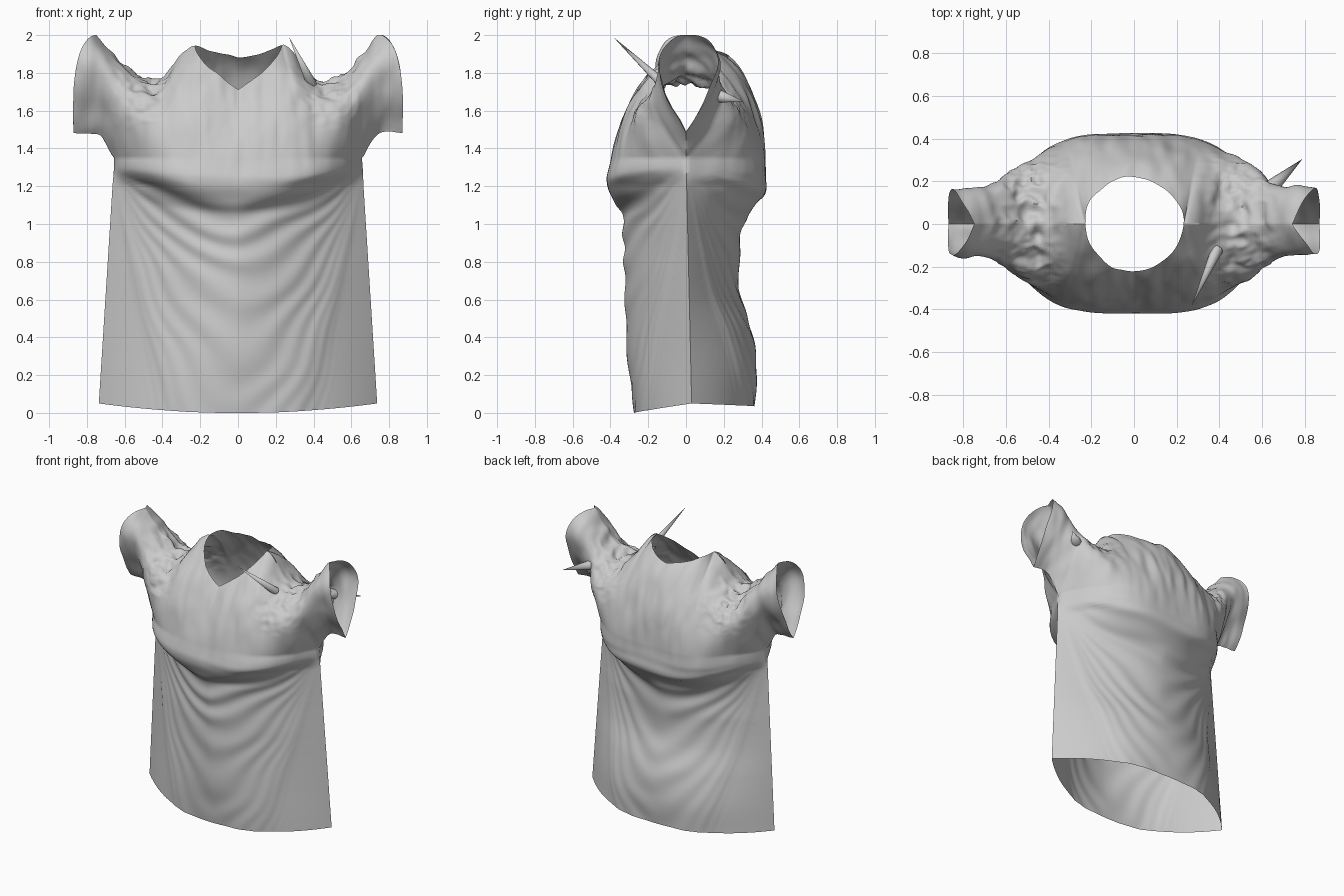
import bpy, bmesh, math
from mathutils import Vector, noise

cube = bpy.data.objects.get("Cube")
if cube:
    bpy.data.objects.remove(cube, do_unlink=True)

# Neck radius, column where the neckline ends, side seam and chest line
NECK, COLLAR, SEAM, CHEST = 0.23, 0.34, 0.655, 1.35


def flat_material(name, rgb):
    mat = bpy.data.materials.new(name)
    mat.use_nodes = True
    mat.diffuse_color = (*rgb, 1)
    bsdf = mat.node_tree.nodes["Principled BSDF"]
    bsdf.inputs["Base Color"].default_value = (*rgb, 1)
    bsdf.inputs["Roughness"].default_value = 0.8
    return mat


def smooth_keys(keys, x):
    """Smoothly interpolate a list of (position, value, ...) rows."""
    last = len(keys) - 1
    i = max((k for k in range(last) if keys[k][0] <= x), default=0)
    span = keys[i + 1][0] - keys[i][0]
    t = min(1, max(0, (x - keys[i][0]) / span))

    def slope(k, n):
        a, b = keys[max(k - 1, 0)], keys[min(k + 1, last)]
        return (b[n] - a[n]) / (b[0] - a[0]) * span

    return [p + (q - p) * t * t * (3 - 2 * t)
            + slope(i, n) * t * (1 - t) ** 2 - slope(i + 1, n) * t * t * (1 - t)
            for n, (p, q) in enumerate(zip(keys[i], keys[i + 1]))]


# Panels by height: depth and fullness of the lens-shaped section
FRONT_PANEL = [(0, .27, 2.3), (.3, .31, 1.8), (.7, .325, 1.6), (1.05, .34, 1.6),
               (1.12, .375, 2.2), (1.2, .42, 3.7), (CHEST, .395, 3.6)]
BACK_PANEL = [(0, .36, 2.4), (.2, .375, 2.2), (.4, .35, 2), (.6, .29, 1.9), (.8, .28, 1.8),
              (1.03, .32, 1.8), (1.15, .415, 3.4), (CHEST, .42, 3.7)]

# Arcs from chest or underarm to shoulder line: start x z, control x y z, end x z
ARCS = [
    (COLLAR, CHEST, .30, .38, 1.72, NECK, 1.945),
    (.41, CHEST, .37, .40, 1.69, .32, 1.87),
    (.49, CHEST, .46, .42, 1.67, .42, 1.765),
    (.57, CHEST, .56, .42, 1.70, .53, 1.775),
    (SEAM, CHEST, .65, .39, 1.78, .61, 1.86),
    (.73, 1.47, .74, .36, 1.90, .67, 1.915),
    (.87, 1.485, .89, .33, 1.98, .75, 2.0),
]
FRONT_ARCS = [(0, CHEST, 0, .40, 1.55, 0, 1.71)] + ARCS
BACK_ARCS = [(0, CHEST, 0, .41, 1.72, 0, 1.88)] + ARCS


def body_point(x, z, side):
    """Point on a lens-shaped cross-section of the body."""
    s = min(abs(x) / SEAM, 1)
    rise = 1 - z / CHEST
    # the chest overhang climbs towards the underarms
    lift = 0.16 * s * s * max(0, 1 - abs(z - 1.2) / 0.3)
    _, depth, power = smooth_keys(FRONT_PANEL if side < 0 else BACK_PANEL, z - lift)
    lens = 1 - s ** power
    seam_y = 0.03 * rise
    y = seam_y + (side * depth - seam_y) * lens
    hem = 0.05 * s * s if side < 0 else 0.05 - 0.015 * (1 - s * s)
    return Vector((x * (1 + 0.125 * rise), y, z + hem * rise))


def arc_point(x, t, side):
    """Point on the arc that runs over the chest, shoulder or sleeve."""
    a = abs(x)
    _, bz, cx, cy, cz, ex, ez = smooth_keys(FRONT_ARCS if side < 0 else BACK_ARCS, a)
    start = body_point(a, CHEST, side)
    if a > SEAM:
        start.x, start.z = a, bz
    neck_y = 0
    if a < COLLAR:
        turn = math.pi / 2 * a / COLLAR
        ex, neck_y = NECK * math.sin(turn), 0.22 * math.cos(turn)
    fullness = -0.88 if side < 0 else 0.98
    control, end = Vector((cx, fullness * cy, cz)), Vector((ex, side * neck_y, ez))
    p = start * (1 - t) ** 2 + control * 2 * t * (1 - t) + end * t * t
    p.x *= -1 if x < 0 else 1
    return p


def wrinkle(co):
    """Height of the cloth folds at a point."""
    a, back = abs(co.x), co.y > 0.03
    # draped folds hanging between the underarms
    s = min(a / (SEAM * (1.125 - 0.125 * co.z / CHEST)), 1)
    drop = max(0, 1.28 - co.z) / max(1 - s ** 1.6, 0.05)
    drift = noise.noise(Vector((co.x * 2, co.y, co.z * 3)))
    wave = math.sin(34 * drop ** 0.75 + 3.5 * drift + (1 if back else 0))
    drape = 0.010 * wave * math.exp(-drop) * min(1, drop * 5) * (1 - s * s)
    # one long fold from each underarm to the hem
    drape += 0.012 * math.exp(-((drop - 1.6) / 0.3) ** 2) * (1 - s * s)
    # gathered cloth above the chest, crumpled hardest at the armholes
    high = min(1, max(0, (co.z - 1.2) * 3))
    pleat = noise.noise(Vector((co.x * 9, co.y * 4, co.z * 3)))
    pleat += 0.5 * noise.noise(Vector((co.x * 19, co.y * 8, co.z * 6)))
    crush = noise.noise(co * 11) + 0.4 * noise.noise(co * 23)
    armhole = math.exp(-((a - 0.49) / 0.11) ** 2) * min(1, max(0, (co.z - 1.5) * 5))
    sleeve = min(1, max(0, (a - 0.5) * 8)) * noise.noise(Vector((co.x * 15, co.y * 5, co.z * 6)))
    return drape + high * (0.016 * pleat + 0.01 * sleeve) + armhole * 0.05 * (0.28 - abs(crush))


# Column positions: round the neck, across the shoulder, along the sleeve
half = [COLLAR * i / 28 for i in range(1, 29)]
half += [COLLAR + (SEAM - COLLAR) * i / 28 for i in range(1, 29)]
half += [SEAM + (0.87 - SEAM) * i / 18 for i in range(1, 19)]
columns = [-x for x in reversed(half)] + [0] + half
torso = [x for x in columns if abs(x) <= SEAM + 1e-6]

bm = bmesh.new()


def add_sheet(xs, point, rows, side):
    grid = [[bm.verts.new(point(x, r, side)) for x in xs] for r in rows]
    for low, high in zip(grid, grid[1:]):
        for i in range(len(xs) - 1):
            quad = [low[i], low[i + 1], high[i + 1], high[i]]
            bm.faces.new(quad if side < 0 else quad[::-1])


# Front and back panels with their sleeve halves
for side in (-1, 1):
    add_sheet(torso, body_point, [CHEST * i / 90 for i in range(91)], side)
    add_sheet(columns, arc_point, [i / 60 for i in range(61)], side)
bmesh.ops.remove_doubles(bm, verts=bm.verts, dist=0.0004)

# Push the folds in and out along the cloth
bm.normal_update()
moves = [(v, v.normal * wrinkle(v.co)) for v in bm.verts]
for v, move in moves:
    v.co += move
    v.co.z = min(2, max(0, v.co.z))

cloth = flat_material("grey cloth", (0.6, 0.6, 0.6))


def add_object(name, mesh_data):
    mesh = bpy.data.meshes.new(name)
    mesh_data.to_mesh(mesh)
    mesh_data.free()
    mesh.materials.append(cloth)
    obj = bpy.data.objects.new(name, mesh)
    bpy.context.collection.objects.link(obj)
    bpy.ops.object.select_all(action="DESELECT")
    obj.select_set(True)
    bpy.context.view_layer.objects.active = obj
    bpy.ops.object.shade_smooth_by_angle(angle=math.radians(60))


add_object("shirt", bm)


# Stray pulled points of cloth at the left shoulder
def add_spike(name, base, tip, radius):
    base, tip = Vector(base), Vector(tip)
    axis = tip - base
    spike = bmesh.new()
    bmesh.ops.create_cone(spike, segments=8, radius1=radius, radius2=0, depth=axis.length)
    turn = axis.to_track_quat("Z", "Y").to_matrix()
    for v in spike.verts:
        v.co = turn @ v.co + (base + tip) / 2
    add_object(name, spike)


add_spike("front_cloth_point", (.39, -.12, 1.74), (.27, -.385, 1.99), .028)
add_spike("back_cloth_point", (.63, .16, 1.68), (.79, .305, 1.65), .04)
